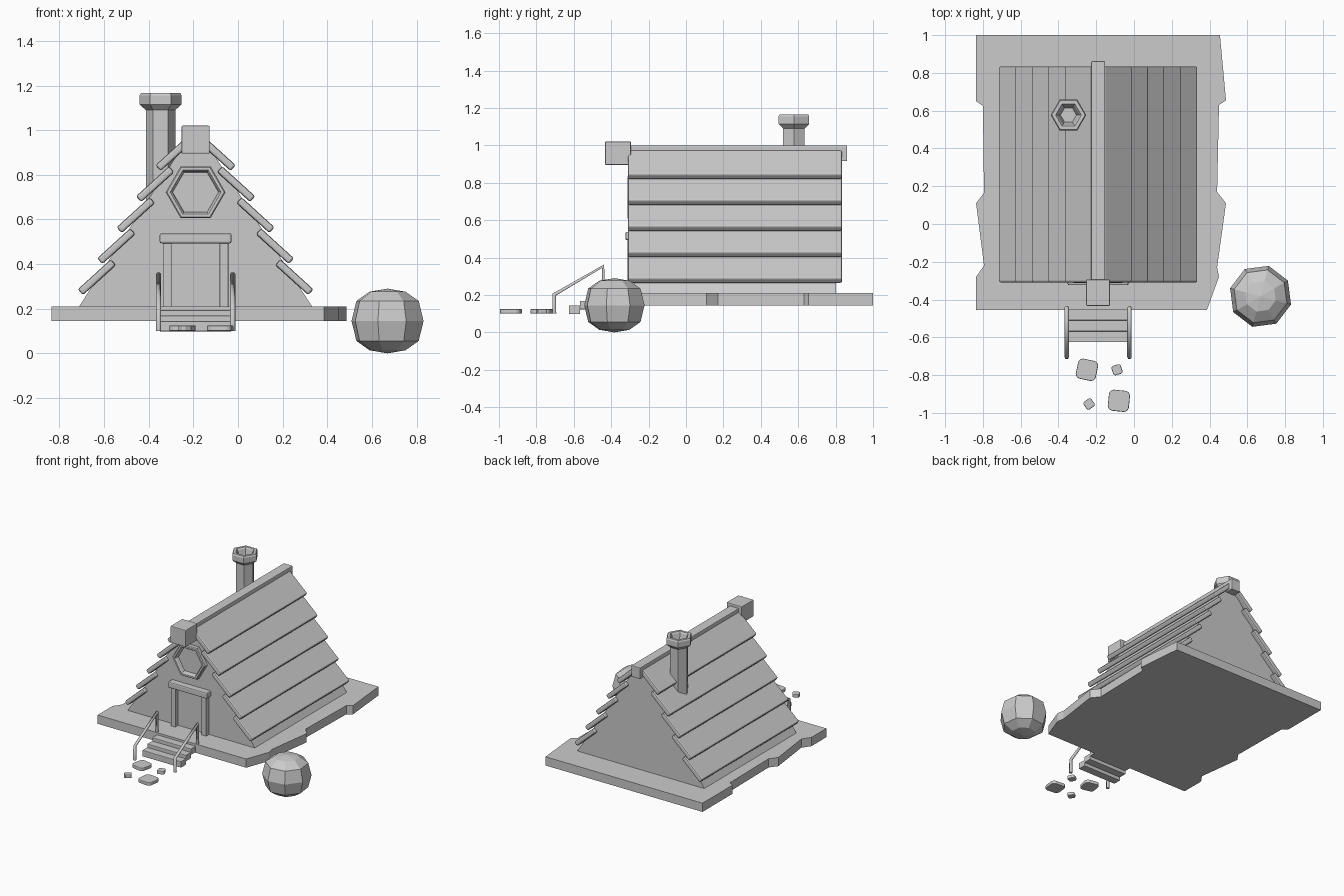
import bpy, bmesh
from math import cos, sin, pi, radians, copysign
from mathutils import Matrix

if "Cube" in bpy.data.objects:
    bpy.data.objects.remove(bpy.data.objects["Cube"])

CX = -0.19   # centre line of the house


def finish(name, bm, bevel=0, segs=2):
    bmesh.ops.recalc_face_normals(bm, faces=bm.faces)
    me = bpy.data.meshes.new(name)
    bm.to_mesh(me)
    bm.free()
    ob = bpy.data.objects.new(name, me)
    bpy.context.collection.objects.link(ob)
    if bevel:
        m = ob.modifiers.new("bevel", 'BEVEL')
        m.width, m.segments = bevel, segs
        m.limit_method = 'ANGLE'
    return ob


def box(name, x, y, z, bevel=0.005):
    """Box from (min, max) ranges."""
    bm = bmesh.new()
    bmesh.ops.create_cube(bm, size=1)
    for v in bm.verts:
        for i, r in enumerate((x, y, z)):
            v.co[i] = r[0] if v.co[i] < 0 else r[1]
    return finish(name, bm, bevel)


def prism(name, pts, vec, bevel=0):
    """Extrude a closed outline along a vector."""
    bm = bmesh.new()
    f = bm.faces.new([bm.verts.new(p) for p in pts])
    r = bmesh.ops.extrude_face_region(bm, geom=[f])
    vs = [g for g in r["geom"] if isinstance(g, bmesh.types.BMVert)]
    bmesh.ops.translate(bm, verts=vs, vec=vec)
    if f.is_valid and len(bm.faces) == len(pts) + 1:
        bm.faces.new(list(f.verts))
    return finish(name, bm, bevel)


def lathe(name, profile, loc, sides=6, closed=False, rot_x=0, bevel=0):
    """Turn a (radius, height) profile into a faceted solid."""
    bm = bmesh.new()
    rings = [[bm.verts.new((r * cos(2 * pi * k / sides), r * sin(2 * pi * k / sides), h))
              for k in range(sides)] for r, h in profile]
    pairs = list(zip(rings, rings[1:]))
    if closed:
        pairs.append((rings[-1], rings[0]))
    for a, b in pairs:
        for k in range(sides):
            j = (k + 1) % sides
            bm.faces.new((a[k], a[j], b[j], b[k]))
    if not closed:
        bm.faces.new(rings[0])
        bm.faces.new(rings[-1])
    ob = finish(name, bm, bevel)
    ob.location = loc
    ob.rotation_euler.x = rot_x
    return ob


# Deck with notched sides
deck = [(-0.836, 1), (0.455, 1), (0.487, 0.655), (0.45, 0.63), (0.44, 0.17),
        (0.487, 0.11), (0.44, -0.23), (0.45, -0.28), (0.386, -0.455),
        (-0.836, -0.455), (-0.836, -0.28), (-0.794, -0.22), (-0.836, 0.11),
        (-0.794, 0.165), (-0.8, 0.625), (-0.836, 0.65)]
prism("deck", [(x, y, 0.145) for x, y in deck], (0, 0, 0.065))

# House body under the roof
walls = [(-0.525, 0.205), (0.525, 0.205), (0.05, 0.94), (-0.05, 0.94)]
prism("house_body", [(CX + x, -0.278, z) for x, z in walls], (0, 1.08, 0))

# Overlapping roof boards, both slopes
for side, label in ((1, "right"), (-1, "left")):
    for i in range(5):
        ob = box(f"roof_board_{label}_{i + 1}", (-0.1, 0.1), (-0.31, 0.835),
                 (-0.0175, 0.0175), 0.01)
        ob.location = (CX + side * (0.4425 - 0.087 * i), 0, 0.341 + 0.139 * i)
        ob.rotation_euler.y = side * radians(42.3)

# Ridge beam and its front block
box("ridge_beam", (CX - 0.037, CX + 0.037), (-0.3, 0.862), (0.915, 1.0))
box("ridge_block", (CX - 0.063, CX + 0.063), (-0.433, -0.294), (0.895, 1.02))

# Hexagonal chimney with a hollow cap
lathe("chimney", [(0.066, 0.6), (0.066, 1.09), (0.094, 1.115), (0.094, 1.155),
                  (0.088, 1.166), (0.068, 1.166), (0.06, 1.155), (0.042, 1.09)],
      (-0.347, 0.577, 0))

# Hexagonal window frame and pane
lathe("window_frame", [(0.134, 0.27), (0.134, 0.306), (0.128, 0.313), (0.114, 0.313),
                       (0.108, 0.306), (0.1, 0.27)],
      (CX, 0, 0.722), closed=True, rot_x=pi / 2)
lathe("window_pane", [(0.115, 0.272), (0.115, 0.282)], (CX, 0, 0.722), rot_x=pi / 2)

# Door frame
box("door_lintel", (CX - 0.161, CX + 0.161), (-0.324, -0.26), (0.493, 0.538), 0.008)
for s, label in ((-1, "left"), (1, "right")):
    c = CX + s * 0.127
    box(f"door_post_{label}", (c - 0.02, c + 0.02), (-0.312, -0.26), (0.205, 0.5))

# Steps down from the deck
for i in range(3):
    y, z = -0.45 - 0.058 * i, 0.194 - 0.025 * i
    box(f"step_{i + 1}", (CX - 0.16, CX + 0.16), (y - 0.06, y), (z - 0.046, z), 0.004)

# Bent handrails
for s, label in ((-1, "left"), (1, "right")):
    cu = bpy.data.curves.new(f"handrail_{label}", 'CURVE')
    cu.dimensions = '3D'
    cu.bevel_depth, cu.bevel_resolution, cu.use_fill_caps = 0.012, 1, True
    sp = cu.splines.new('POLY')
    path = [(-0.704, 0.1), (-0.704, 0.202), (-0.443, 0.354), (-0.443, 0.2)]
    sp.points.add(len(path) - 1)
    for p, (y, z) in zip(sp.points, path):
        p.co = (CX + s * 0.166, y, z, 1)
    ob = bpy.data.objects.new(cu.name, cu)
    bpy.context.collection.objects.link(ob)
    bpy.ops.object.select_all(action='DESELECT')
    ob.select_set(True)
    bpy.context.view_layer.objects.active = ob
    bpy.ops.object.convert(target='MESH')

# Stepping stones: rounded outline, thin
for i, (x, y, s, a) in enumerate([(-0.249, -0.772, 0.054, -12), (-0.08, -0.936, 0.056, -6),
                                  (-0.09, -0.772, 0.026, 18), (-0.238, -0.953, 0.025, 35)]):
    c = 0.6 * s
    o = [(s, c), (0.87 * s, 0.87 * s), (c, s)]
    pts = []
    for k in range(4):
        r = Matrix.Rotation(k * pi / 2, 4, 'Z')
        pts += [tuple(r @ Matrix.Translation((px, py, 0)).translation) for px, py in o]
    ob = prism(f"stepping_stone_{i + 1}", pts, (0, 0, 0.025), 0.005)
    ob.location = (x, y, 0.1)
    ob.rotation_euler.z = radians(a)

# Boulder: faceted, slightly squared-off sphere
bm = bmesh.new()
bmesh.ops.create_uvsphere(bm, u_segments=8, v_segments=6, radius=1)
for v in bm.verts:
    v.co.z = copysign(abs(v.co.z) ** 0.7, v.co.z) * 0.145
    v.co.x *= 0.167
    v.co.y *= 0.167
boulder = finish("boulder", bm)
boulder.location = (0.67, -0.383, 0.145)
boulder.rotation_euler.z = radians(30)
